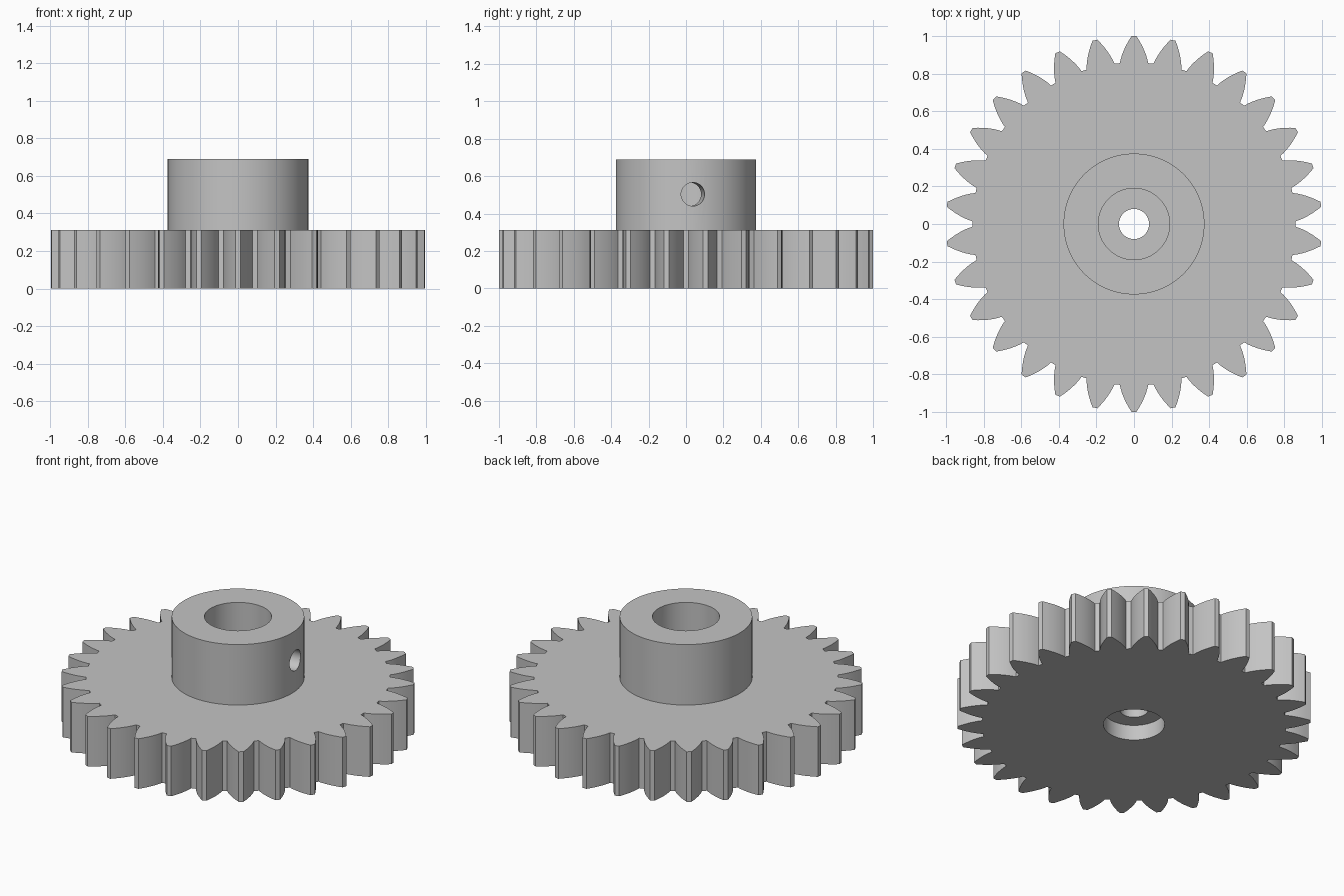
import bpy, bmesh, math
from mathutils import Matrix, Vector

if "Cube" in bpy.data.objects:
    bpy.data.objects.remove(bpy.data.objects["Cube"])

TEETH = 30
M = 2 / (TEETH + 2)                  # tooth module, tip radius = 1
PITCH = M * TEETH / 2
BASE = PITCH * math.cos(math.radians(28))
ROOT, TIP = PITCH - 1.25 * M, 1.0
THICK, TOP = 0.3125, 0.69

grey = bpy.data.materials.new("plain grey")
grey.diffuse_color = (0.55, 0.55, 0.55, 1)
grey.use_nodes = True
grey.node_tree.nodes["Principled BSDF"].inputs["Base Color"].default_value = grey.diffuse_color


def involute(r):
    a = math.acos(min(1, BASE / r))
    return math.tan(a) - a


def half_angle(r):
    """Half the angular width of a tooth at radius r."""
    return math.pi / (2 * TEETH) + involute(PITCH) - involute(r)


def new_object(name, bm):
    bmesh.ops.recalc_face_normals(bm, faces=bm.faces)
    mesh = bpy.data.meshes.new(name)
    bm.to_mesh(mesh)
    bm.free()
    mesh.materials.append(grey)
    obj = bpy.data.objects.new(name, mesh)
    bpy.context.collection.objects.link(obj)
    return obj


def cylinder(name, radius, z0, z1, matrix=Matrix(), sides=96):
    bm = bmesh.new()
    bmesh.ops.create_cone(bm, cap_ends=True, segments=sides, radius1=radius,
                          radius2=radius, depth=z1 - z0,
                          matrix=matrix @ Matrix.Translation((0, 0, (z0 + z1) / 2)))
    return new_object(name, bm)


def combine(target, tool, operation):
    mod = target.modifiers.new(tool.name, 'BOOLEAN')
    mod.operation, mod.solver, mod.object = operation, 'EXACT', tool
    bpy.context.view_layer.objects.active = target
    bpy.ops.object.modifier_apply(modifier=mod.name)
    bpy.data.objects.remove(tool)


# Toothed wheel: involute outline, extruded upward
outline = []
STEPS = 6
radii = [ROOT + (TIP - ROOT) * i / STEPS for i in range(STEPS + 1)]
for t in range(TEETH):
    mid = math.pi / 2 + t * math.tau / TEETH
    outline += [(r, mid - half_angle(r)) for r in radii]
    outline += [(r, mid + half_angle(r)) for r in reversed(radii)]
    outline.append((ROOT, mid + math.pi / TEETH))
bm = bmesh.new()
face = bm.faces.new([bm.verts.new((r * math.cos(a), r * math.sin(a), 0))
                     for r, a in outline])
ext = bmesh.ops.extrude_face_region(bm, geom=[face])
bmesh.ops.translate(bm, vec=Vector((0, 0, THICK)),
                    verts=[v for v in ext["geom"] if isinstance(v, bmesh.types.BMVert)])
gear = new_object("gear_wheel", bm)

# Hub collar
combine(gear, cylinder("hub", 0.375, 0.15, TOP), 'UNION')

# Shaft bore, narrow through hole and bolt head recess underneath
combine(gear, cylinder("shaft_bore", 0.19, 0.25, 1.0), 'DIFFERENCE')
combine(gear, cylinder("through_hole", 0.08, -0.2, 0.5, sides=64), 'DIFFERENCE')
combine(gear, cylinder("bolt_recess", 0.173, -0.2, 0.095), 'DIFFERENCE')

# Radial set screw hole on one side of the hub
aim = (Matrix.Translation((0, 0, 0.503)) @ Matrix.Rotation(math.radians(5.7), 4, 'Z')
       @ Matrix.Rotation(math.pi / 2, 4, 'Y'))
combine(gear, cylinder("set_screw_hole", 0.063, 0.08, 0.6, aim, 48), 'DIFFERENCE')

# Smooth round walls, crisp edges
bpy.ops.object.select_all(action='DESELECT')
gear.select_set(True)
bpy.context.view_layer.objects.active = gear
bpy.ops.object.shade_smooth_by_angle(angle=math.radians(25))
